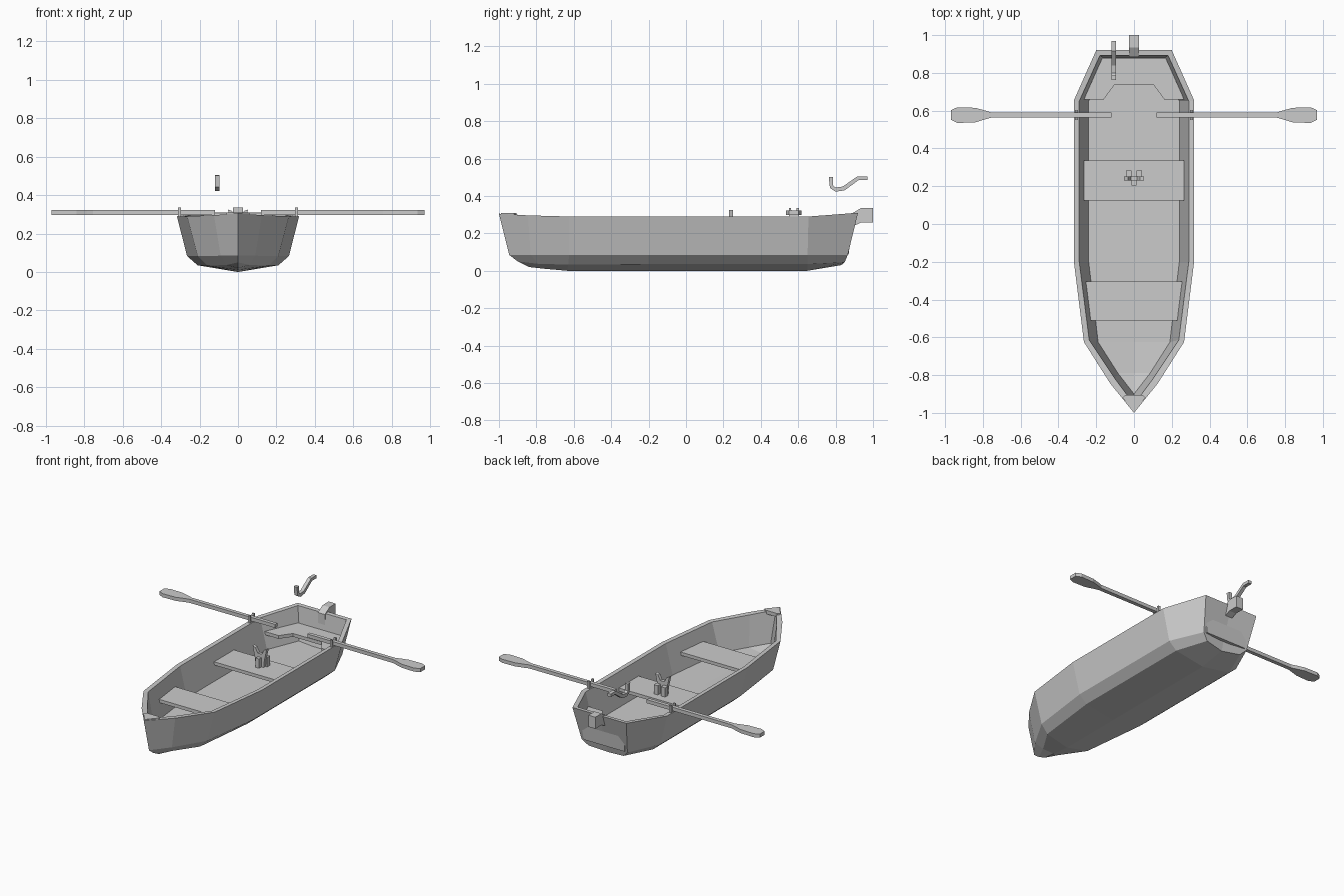
import bpy, bmesh
from mathutils import Vector

def finish(name, bm, mirror=False):
    bmesh.ops.recalc_face_normals(bm, faces=bm.faces[:])
    me = bpy.data.meshes.new(name)
    bm.to_mesh(me)
    bm.free()
    ob = bpy.data.objects.new(name, me)
    bpy.context.collection.objects.link(ob)
    if mirror:
        mod = ob.modifiers.new("Mirror", 'MIRROR')
        mod.use_clip = True
    return ob

def prism(name, pts, axis, lo, hi, mirror=False):
    """Extrude a 2D outline along an axis from lo to hi."""
    put = {'x': lambda a, b, c: (c, a, b),
           'y': lambda a, b, c: (a, c, b),
           'z': lambda a, b, c: (a, b, c)}[axis]
    bm = bmesh.new()
    face = bm.faces.new([bm.verts.new(put(a, b, lo)) for a, b in pts])
    ext = bmesh.ops.extrude_face_region(bm, geom=[face])
    verts = [g for g in ext['geom'] if isinstance(g, bmesh.types.BMVert)]
    bmesh.ops.translate(bm, verts=verts, vec=Vector(put(0, 0, hi - lo)))
    return finish(name, bm, mirror)

def box(name, x0, x1, y0, y1, z0, z1, mirror=False):
    return prism(name, [(x0, y0), (x1, y0), (x1, y1), (x0, y1)], 'z', z0, z1, mirror)

# Hull: half sections from stern to bow
# (inner centre, inner floor edge, inner rim, rim, chine, bilge, keel)
sections = [
    [(0, .87, .088), (.15, .87, .088), (.18, .893, .308), (.2, .92, .31),
     (.17, .865, .085), (.13, .848, .045), (0, .83, .03)],
    [(0, .655, .088), (.24, .65, .088), (.29, .65, .288), (.318, .655, .29),
     (.265, .65, .083), (.21, .65, .035), (0, .65, 0)],
    [(0, -.2, .088), (.24, -.2, .088), (.29, -.2, .288), (.318, -.2, .29),
     (.265, -.2, .083), (.21, -.2, .035), (0, -.2, 0)],
    [(0, -.625, .08), (.19, -.625, .088), (.237, -.615, .288), (.265, -.625, .29),
     (.21, -.625, .083), (.16, -.63, .033), (0, -.635, 0)],
    [(0, -.79, .078), (.085, -.79, .092), (.10, -.82, .294), (.125, -.845, .296),
     (.09, -.83, .085), (.06, -.79, .037), (0, -.76, .011)],
    [(0, -.9, .1), (0, -.9, .1), (0, -.955, .303), (0, -1, .305),
     (0, -.945, .085), (0, -.9, .05), (0, -.84, .02)],
]
bm = bmesh.new()
rings = [[bm.verts.new(p) for p in s] for s in sections]
for a, b in zip(rings, rings[1:]):
    for i in range(6):
        bm.faces.new((a[i], a[i + 1], b[i + 1], b[i]))
s = rings[0]
top_in, top_out = bm.verts.new((0, .893, .308)), bm.verts.new((0, .92, .31))
bm.faces.new((s[0], s[1], s[2], top_in))
bm.faces.new((top_in, s[2], s[3], top_out))
bm.faces.new((top_out, s[3], s[4], s[5], s[6]))
bmesh.ops.remove_doubles(bm, verts=bm.verts[:], dist=.0005)
finish("hull", bm, True)

# Bow cap
prism("bow_cap", [(-.045, -.905), (.045, -.905), (.06, -.92), (0, -.99), (-.06, -.92)],
      'z', .285, .309)

# Seats
box("middle_seat", -.265, .265, .125, .335, .178, .2)
prism("front_seat", [(-.235, -.51), (.235, -.51), (.255, -.305), (-.255, -.305)], 'z', .178, .2)
prism("stern_seat", [(.265, .66), (.16, .66), (.105, .735), (-.105, .735), (-.16, .66),
                     (-.265, .66), (-.168, .878), (.168, .878)], 'z', .178, .2)

# Oars with flat blades, and their oarlocks
prism("oar", [(.12, .565), (.755, .563), (.785, .555), (.84, .538), (.935, .535), (.97, .552),
              (.97, .602), (.935, .618), (.84, .615), (.785, .6), (.755, .59), (.12, .589)],
      'z', .298, .322, True)
prism("oarlock", [(.55, .28), (.604, .28), (.604, .335), (.592, .335), (.589, .297),
                  (.565, .297), (.562, .335), (.55, .335)], 'x', .297, .312, True)

# Forked bracket on the middle seat
prism("bracket_fork", [(-.03, .2), (.03, .2), (.035, .25), (.052, .325), (.032, .318),
                       (.015, .285), (-.015, .285), (-.032, .318), (-.052, .325), (-.035, .25)],
      'y', .23, .252)
box("bracket_foot", .012, .042, .25, .282, .2, .262, True)
box("bracket_front_foot", -.013, .013, .205, .232, .2, .262)

# Block hooked on the transom
prism("transom_block", [(.885, .305), (.935, .335), (1, .335), (1, .257), (.935, .257),
                        (.885, .235)], 'x', -.026, .026)

# Bent tiller handle above the stern
prism("tiller_handle", [(.763, .502), (.787, .502), (.787, .455), (.8, .445), (.838, .45),
                        (.915, .504), (.97, .504), (.97, .484), (.922, .484), (.848, .43),
                        (.8, .423), (.77, .442)], 'x', -.12, -.096)
